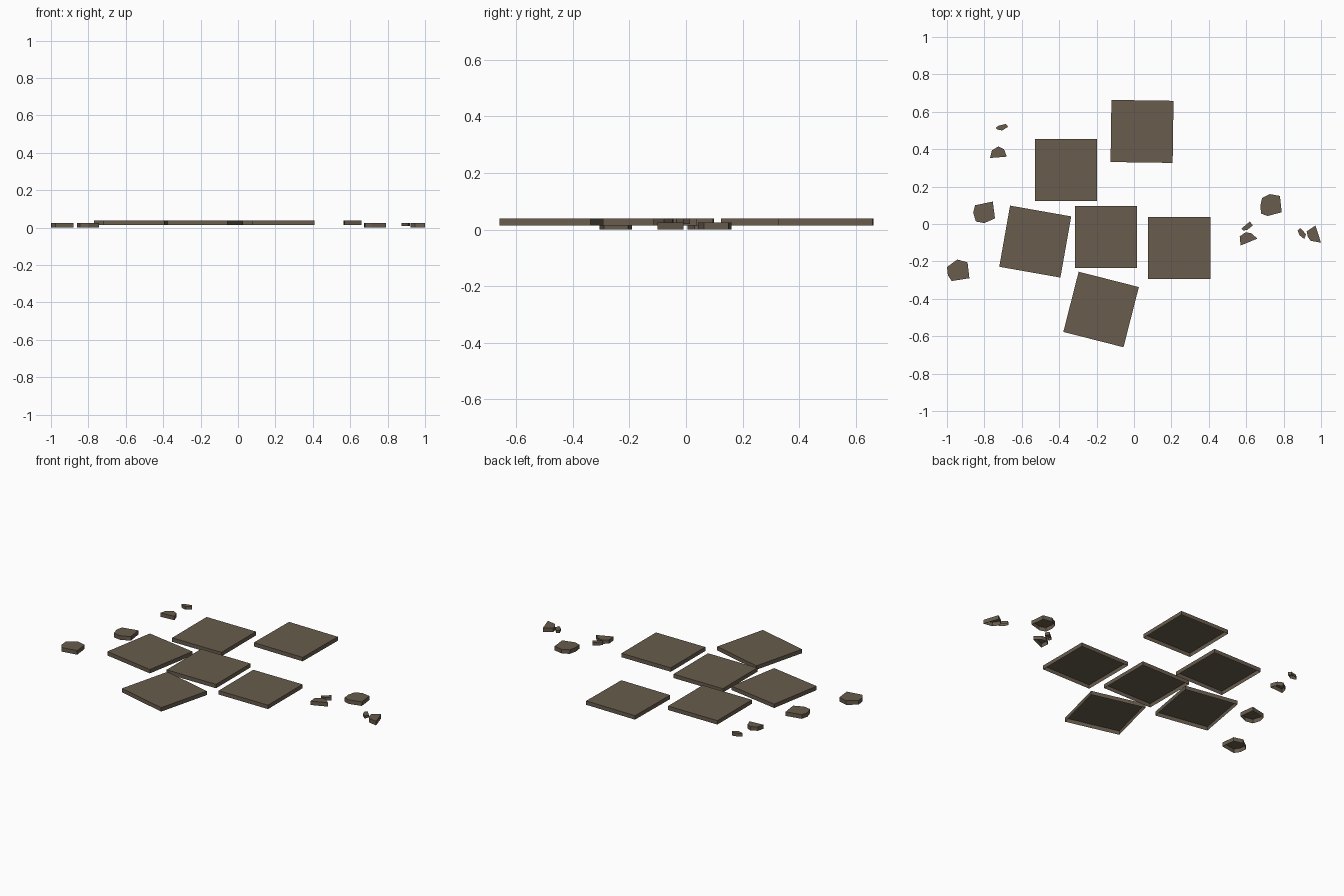
import bpy, math

if "Cube" in bpy.data.objects:
    bpy.data.objects.remove(bpy.data.objects["Cube"])

stone = bpy.data.materials.new("brown stone")
stone.diffuse_color = (0.14, 0.108, 0.075, 1)
stone.use_nodes = True
stone.node_tree.nodes["Principled BSDF"].inputs["Base Color"].default_value = stone.diffuse_color


def slab(name, outline, z0, z1):
    """Open-bottomed slab: outline (counter-clockwise) raised from z0 to z1."""
    if sum(a[0] * b[1] - b[0] * a[1] for a, b in zip(outline, outline[1:] + outline[:1])) < 0:
        outline = outline[::-1]
    n = len(outline)
    verts = [(x, y, z) for z in (z0, z1) for x, y in outline]
    faces = [(i, (i + 1) % n, (i + 1) % n + n, i + n) for i in range(n)]
    faces.append(tuple(range(n, 2 * n)))
    me = bpy.data.meshes.new(name)
    me.from_pydata(verts, [], faces)
    me.materials.append(stone)
    ob = bpy.data.objects.new(name, me)
    bpy.context.collection.objects.link(ob)


# Square paving tiles: centre x, centre y, rotation in degrees
HALF = 0.166
tiles = [(-0.364, 0.289, 0), (0.043, 0.495, -0.8), (-0.149, -0.07, 0),
         (0.242, -0.128, 0), (-0.528, -0.094, -10), (-0.176, -0.457, -14.3)]
for k, (cx, cy, deg) in enumerate(tiles):
    c, s = HALF * math.cos(math.radians(deg)), HALF * math.sin(math.radians(deg))
    pts = [(cx + u * c - v * s, cy + u * s + v * c)
           for u, v in ((-1, -1), (1, -1), (1, 1), (-1, 1))]
    slab(f"paving_tile_{k + 1}", pts, 0.015, 0.039)

# Broken pebbles: bottom z, top z, outline in hundredths of a unit
pebbles = [
    (0.0, 0.025, [(-100, -23), (-94.5, -19), (-89, -20.5), (-88, -29), (-97.5, -30.5), (-99.5, -27.5)]),
    (0.0, 0.025, [(-85, 10), (-75.5, 12), (-74.3, 3), (-80, 0.5), (-84.5, 1.3), (-86, 6)]),
    (0.0, 0.025, [(67.5, 9.5), (68.5, 14), (72.5, 16), (78, 15), (79, 6.3), (71.5, 4.3), (68, 5.5)]),
    (0.0, 0.025, [(92.3, -4), (97, -0.8), (100, -10), (94.5, -9), (93, -7)]),
    (0.01, 0.025, [(87.5, -3.5), (89, -2.2), (92, -5.5), (91, -8), (88.5, -6)]),
    (0.015, 0.039, [(-77, 35.3), (-76, 39.3), (-72.5, 41.5), (-69.5, 40), (-68, 36)]),
    (0.02, 0.039, [(-74, 51.3), (-72.5, 52.5), (-68.5, 53.5), (-67.3, 52), (-70.5, 50), (-73, 50.5)]),
    (0.015, 0.039, [(56.5, -6.7), (59.5, -4.5), (62.5, -4.8), (66, -7.8), (57, -11.5)]),
    (0.02, 0.039, [(57.5, -2.4), (62, 1.4), (63.5, -0.8), (60.5, -3.2), (58.3, -3.5)]),
]
for k, (z0, z1, pts) in enumerate(pebbles):
    slab(f"pebble_{k + 1}", [(x / 100, y / 100) for x, y in pts], z0, z1)
